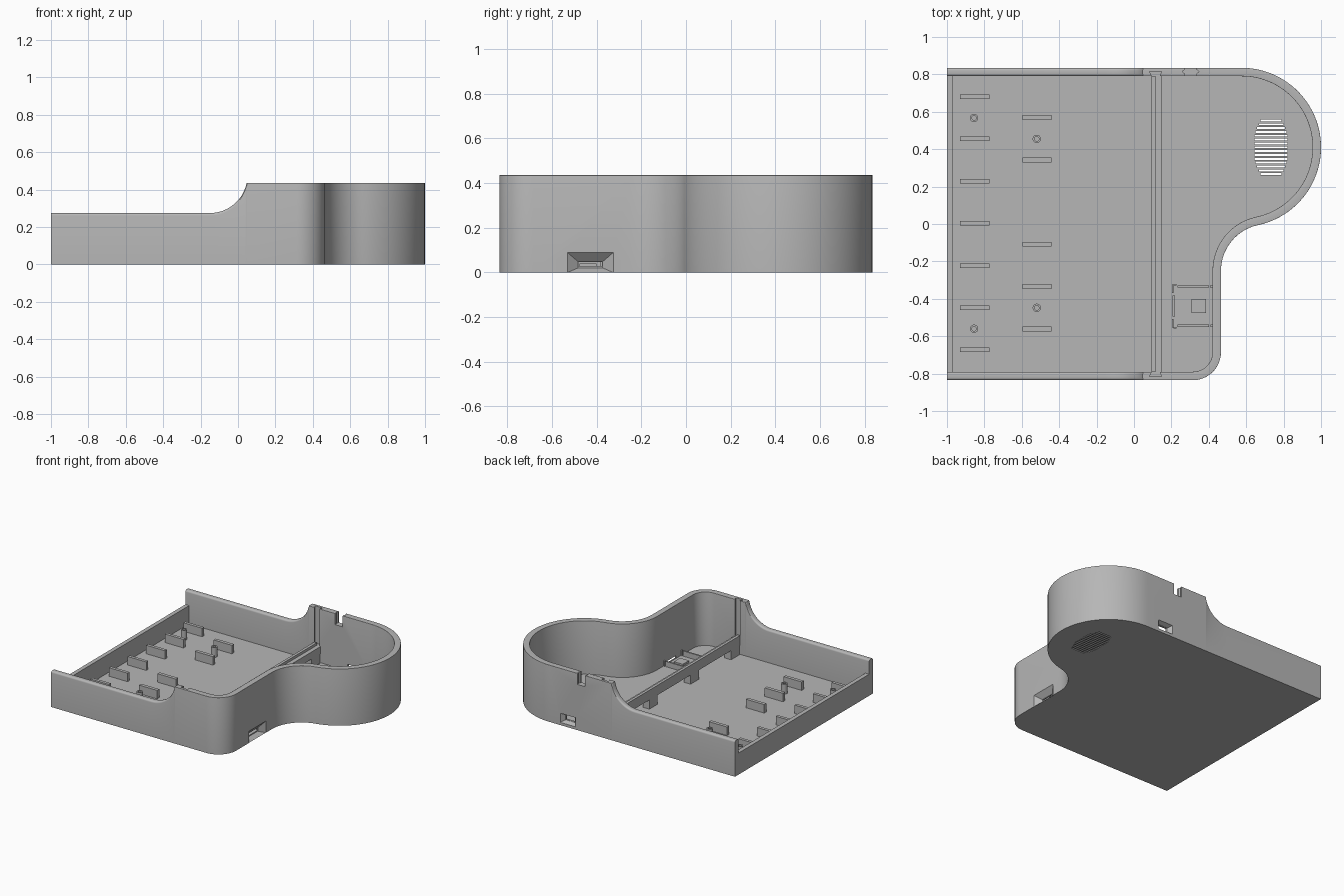
import bpy, bmesh
from math import sin, cos, pi, sqrt, atan2

if "Cube" in bpy.data.objects:
    bpy.data.objects.remove(bpy.data.objects["Cube"], do_unlink=True)

GREY = (0.47, 0.47, 0.47, 1)
mat = bpy.data.materials.new("plain_grey")
mat.use_nodes = True
mat.diffuse_color = GREY
mat.node_tree.nodes["Principled BSDF"].inputs["Base Color"].default_value = GREY

H, T, FLOOR, TOP, LOW = 0.835, 0.045, 0.025, 0.435, 0.275
STEP_X, SWEEP_X, SWEEP_R = 0.046, -0.15, 0.2


def finish(name, bm):
    bmesh.ops.recalc_face_normals(bm, faces=bm.faces)
    me = bpy.data.meshes.new(name)
    bm.to_mesh(me)
    bm.free()
    me.materials.append(mat)
    ob = bpy.data.objects.new(name, me)
    bpy.context.collection.objects.link(ob)
    return ob


def add_loft(bm, rings):
    """Closed solid through a series of equal-length rings."""
    vs = [[bm.verts.new(p) for p in r] for r in rings]
    n = len(vs[0])
    for a, b in zip(vs, vs[1:]):
        for i in range(n):
            j = (i + 1) % n
            bm.faces.new((a[i], a[j], b[j], b[i]))
    bm.faces.new(vs[0])
    bm.faces.new(vs[-1])


def loft(name, rings):
    bm = bmesh.new()
    add_loft(bm, rings)
    return finish(name, bm)


def prism(name, pts, z0, z1):
    return loft(name, [[(x, y, z) for x, y in pts] for z in (z0, z1)])


def rect(x0, x1, y0, y1):
    return [(x0, y0), (x1, y0), (x1, y1), (x0, y1)]


def box(name, x0, x1, y0, y1, z0, z1):
    return prism(name, rect(x0, x1, y0, y1), z0, z1)


def arc(cx, cy, r, a0, a1, n, sign=1):
    """Points of an arc, each with its outward normal."""
    out = []
    for i in range(n + 1):
        a = a0 + (a1 - a0) * i / n
        out.append((cx + r * cos(a), cy + r * sin(a), sign * cos(a), sign * sin(a)))
    return out


# Outer path: front side, round corner, hollow fillet, big round end, back side
side_x = [-1, SWEEP_X]
side_x += [SWEEP_X + SWEEP_R * sin(i / 12 * 1.369) for i in range(1, 13)]
side_x += [STEP_X + 0.004]
big_x, big_y, big_r = 0.575, H - 0.425, 0.425
right_x, fil_r = 0.465, 0.25
fil_x = right_x + fil_r
fil_y = big_y - sqrt((big_r + fil_r) ** 2 - (fil_x - big_x) ** 2)
join = atan2(fil_y - big_y, fil_x - big_x)
path = [(x, -H, 0, -1) for x in side_x]
path += arc(right_x - 0.15, 0.15 - H, 0.15, -pi / 2, 0, 12)
path += arc(fil_x, fil_y, fil_r, pi, join + pi, 16, -1)
path += arc(big_x, big_y, big_r, join, pi / 2, 48)[1:]
path += [(x, H, 0, 1) for x in reversed(side_x)]


def wall_top(x):
    if x <= SWEEP_X:
        return LOW
    if x > STEP_X:
        return TOP
    return min(TOP, LOW + SWEEP_R - sqrt(max(0, SWEEP_R ** 2 - (x - SWEEP_X) ** 2)))


# Tray: floor and wall in one solid, low sides have rounded rims
bm = bmesh.new()
sections = []
for x, y, nx, ny in path:
    z = wall_top(x)
    r = 0.014 if x < STEP_X + 0.002 else 0.001
    prof = [(0, 0)]
    prof += [(r - r * cos(k * pi / 8), z - r + r * sin(k * pi / 8)) for k in range(5)]
    prof += [(T - r + r * sin(k * pi / 8), z - r + r * cos(k * pi / 8)) for k in range(5)]
    prof += [(T, FLOOR)]
    sections.append([bm.verts.new((x - nx * d, y - ny * d, h)) for d, h in prof])
for a, b in zip(sections, sections[1:]):
    for j in range(len(a) - 1):
        bm.faces.new((a[j], b[j], b[j + 1], a[j + 1]))
bm.faces.new([s[0] for s in sections])
bm.faces.new([s[-1] for s in sections])
bm.faces.new(sections[0] + sections[-1][::-1])
tray = finish("tray", bm)

cutters = []
# Side charging port: funnel and through hole
port_y = -0.428


def funnel(name, place, half_out, z_out, half_in, z_in, d_out, d_in):
    rings = []
    for half, (z0, z1), d in ((half_out, z_out, d_out), (half_in, z_in, d_in)):
        rings.append([place(s, d, z) for s, z in
                      ((-half, z0), (half, z0), (half, z1), (-half, z1))])
    return loft(name, rings)


on_right = lambda s, d, z: (d, port_y + s, z)
on_back = lambda s, d, z: (0.415 + s, d, z)
cutters.append(funnel("port_funnel", on_right, 0.106, (-0.002, 0.092), 0.055, (0.02, 0.048),
                      right_x + 0.002, right_x - 0.036))
cutters.append(box("port_hole", 0.4, 0.44, port_y - 0.052, port_y + 0.052, 0.028, 0.046))
# Back socket
cutters.append(funnel("socket_funnel", on_back, 0.066, (0.02, 0.092), 0.042, (0.036, 0.076),
                      H + 0.002, H - 0.03))
cutters.append(box("socket_hole", 0.376, 0.454, H - 0.06, H - 0.02, 0.038, 0.074))
# Rim notch with V grooves in its cheeks
g = H - 0.02
cutters.append(prism("rim_notch", [(0.27, 0.75), (0.335, 0.75), (0.335, g - 0.01), (0.348, g),
                                   (0.335, g + 0.01), (0.335, 0.9), (0.27, 0.9),
                                   (0.27, g + 0.01), (0.257, g), (0.27, g - 0.01)], 0.35, 0.5))
# Dovetail grooves facing each other
for s in (-1, 1):
    cutters.append(prism("dovetail", [(0.1, s * 0.78), (0.132, s * 0.78),
                                      (0.149, s * 0.816), (0.083, s * 0.816)], 0.15, 0.5))
# Speaker vent slots
bm = bmesh.new()
for i in range(-7, 8):
    half = min(0.088, 0.052 + (7.5 - abs(i)) * 0.009)
    y = 0.41 + i * 0.0205
    add_loft(bm, [[(px, py, z) for px, py in rect(0.733 - half, 0.733 + half, y - 0.005, y + 0.005)]
                  for z in (-0.02, 0.06)])
cutters.append(finish("vent_slots", bm))

for c in cutters:
    m = tray.modifiers.new(c.name, 'BOOLEAN')
    m.operation, m.solver, m.object = 'DIFFERENCE', 'EXACT', c
    bpy.context.view_layer.objects.active = tray
    bpy.ops.object.modifier_apply(modifier=m.name)
    bpy.data.objects.remove(c, do_unlink=True)

# Low end wall
inner = H - T
box("end_wall", -1, -0.968, -inner, inner, FLOOR, 0.165)

# Stepped divider beam on feet
box("divider_rail", 0.094, 0.115, -inner, inner, 0.095, 0.17)
box("divider_ledge", 0.115, 0.148, -inner, inner, 0.095, 0.15)
for y in (-0.73, -0.24, 0.26, 0.73):
    box("divider_foot", 0.094, 0.148, y - 0.05, y + 0.05, FLOOR, 0.095)

# Two columns of support ribs
for i in range(7):
    y = 0.68 - i * 0.2255
    box("outer_rib", -0.93, -0.772, y - 0.012, y + 0.012, FLOOR, 0.09)
for y in (0.57, 0.342, -0.108, -0.335, -0.562):
    box("inner_rib", -0.597, -0.442, y - 0.013, y + 0.013, FLOOR, 0.09)

# Hollow screw pegs
for x, y in ((-0.855, 0.567), (-0.855, -0.56), (-0.52, 0.455), (-0.52, -0.448)):
    rings = [[(px, py, z) for px, py, _, _ in arc(x, y, r, 0, 2 * pi * 23 / 24, 23)]
             for r, z in ((0.022, FLOOR), (0.022, 0.1), (0.012, 0.1), (0.012, 0.04))]
    loft("screw_peg", rings)

# Circuit board holder beside the port
for s in (-1, 1):
    y = -0.439 + s * 0.105
    box("holder_bar", 0.232, 0.402, y - 0.006, y + 0.006, FLOOR, 0.065)
    box("holder_clip", 0.41, 0.425, y - 0.007, y + 0.007, FLOOR, 0.065)
    y0, y1 = sorted((y + s * 0.01, y - s * 0.035))
    box("holder_corner", 0.203, 0.212, y0, y1, FLOOR, 0.065)
    box("holder_corner", 0.212, 0.226, y + s * 0.01 - 0.006, y + s * 0.01 + 0.003, FLOOR, 0.065)
box("holder_stop", 0.207, 0.219, -0.495, -0.383, FLOOR, 0.065)
box("holder_post", 0.308, 0.384, -0.476, -0.401, FLOOR, 0.04)

# Smooth round walls, sharp corners
for ob in bpy.context.scene.objects:
    ob.select_set(ob.type == 'MESH')
bpy.context.view_layer.objects.active = tray
bpy.ops.object.shade_smooth_by_angle(angle=0.5)
